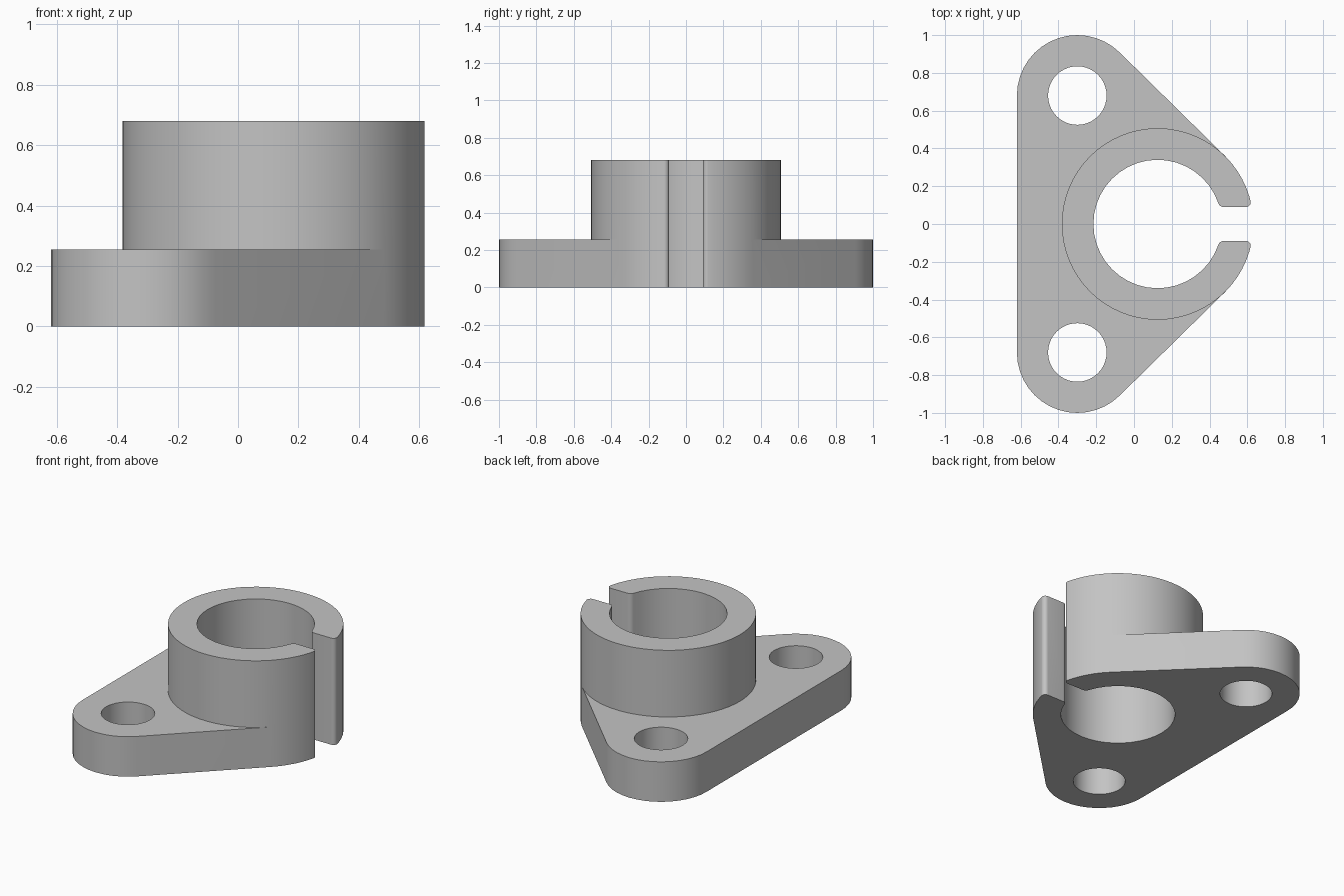
import bpy
import bmesh
from math import cos, sin, pi, atan2, sqrt
from mathutils import Vector
from mathutils.geometry import convex_hull_2d

old = bpy.data.objects.get("Cube")
if old:
    bpy.data.objects.remove(old, do_unlink=True)

RING = Vector((0.125, 0))
RING_R, BORE_R = 0.507, 0.34
EAR_X, EAR_Y, EAR_R, HOLE_R = -0.30, 0.68, 0.32, 0.155
FLANGE_H, TOP = 0.255, 0.68
SLOT = 0.09  # half width of the slot

grey = bpy.data.materials.new("grey metal")
grey.use_nodes = True
grey.diffuse_color = (0.55, 0.55, 0.55, 1)
grey.node_tree.nodes["Principled BSDF"].inputs["Base Color"].default_value = grey.diffuse_color


def arc(centre, radius, start, end, steps):
    angles = [start + (end - start) * i / steps for i in range(steps + 1)]
    return [Vector((centre[0] + radius * cos(a), centre[1] + radius * sin(a))) for a in angles]


def circle(centre, radius, steps):
    return arc(centre, radius, 0, 2 * pi, steps)[:-1]


def prism(name, outline, bottom, top):
    bm = bmesh.new()
    base = bm.faces.new([bm.verts.new((p.x, p.y, bottom)) for p in outline])
    side = bmesh.ops.extrude_face_region(bm, geom=[base])["geom"]
    moved = [v for v in side if isinstance(v, bmesh.types.BMVert)]
    bmesh.ops.translate(bm, verts=moved, vec=(0, 0, top - bottom))
    bmesh.ops.recalc_face_normals(bm, faces=bm.faces)
    mesh = bpy.data.meshes.new(name)
    bm.to_mesh(mesh)
    bm.free()
    mesh.materials.append(grey)
    obj = bpy.data.objects.new(name, mesh)
    bpy.context.collection.objects.link(obj)
    return obj


def combine(target, other, operation):
    mod = target.modifiers.new(operation, "BOOLEAN")
    mod.operation, mod.solver, mod.object = operation, "EXACT", other
    bpy.context.view_layer.objects.active = target
    bpy.ops.object.modifier_apply(modifier=mod.name)
    bpy.data.objects.remove(other, do_unlink=True)


# Flange: hull around the two ears and the ring
ring_outline = circle(RING, RING_R, 64)
points = list(ring_outline)
for side in (-1, 1):
    points += circle((EAR_X, side * EAR_Y), EAR_R, 40)
flange = [points[i] for i in convex_hull_2d(points)]
body = prism("split_clamp_flange", flange, 0, FLANGE_H)

# Tall ring
combine(body, prism("ring", ring_outline, 0, TOP), "UNION")

# Bore and slot cutter, with rounded slot corners
r_in, r_out = 0.03, 0.025
c_in = Vector((sqrt((BORE_R + r_in) ** 2 - (SLOT + r_in) ** 2), SLOT + r_in))
c_out = Vector((sqrt((RING_R - r_out) ** 2 - (SLOT + r_out) ** 2), SLOT + r_out))
a_in, a_out = atan2(c_in.y, c_in.x), atan2(c_out.y, c_out.x)
half = arc((0, 0), BORE_R, pi, a_in, 18)
half += arc(c_in, r_in, pi + a_in, 1.5 * pi, 6)
half += arc(c_out, r_out, -pi / 2, a_out, 8)
half.append(half[-1] * 1.3)
keyhole = half + [Vector((p.x, -p.y)) for p in reversed(half[1:])]
combine(body, prism("bore", [p + RING for p in keyhole], -0.1, TOP + 0.1), "DIFFERENCE")

# Bolt holes
for side in (-1, 1):
    hole = circle((EAR_X, side * EAR_Y), HOLE_R, 40)
    combine(body, prism("bolt_hole", hole, -0.1, TOP), "DIFFERENCE")

# Smooth curved walls, crisp rims
bpy.ops.object.select_all(action="DESELECT")
body.select_set(True)
bpy.context.view_layer.objects.active = body
bpy.ops.object.shade_smooth_by_angle(angle=pi / 6)
